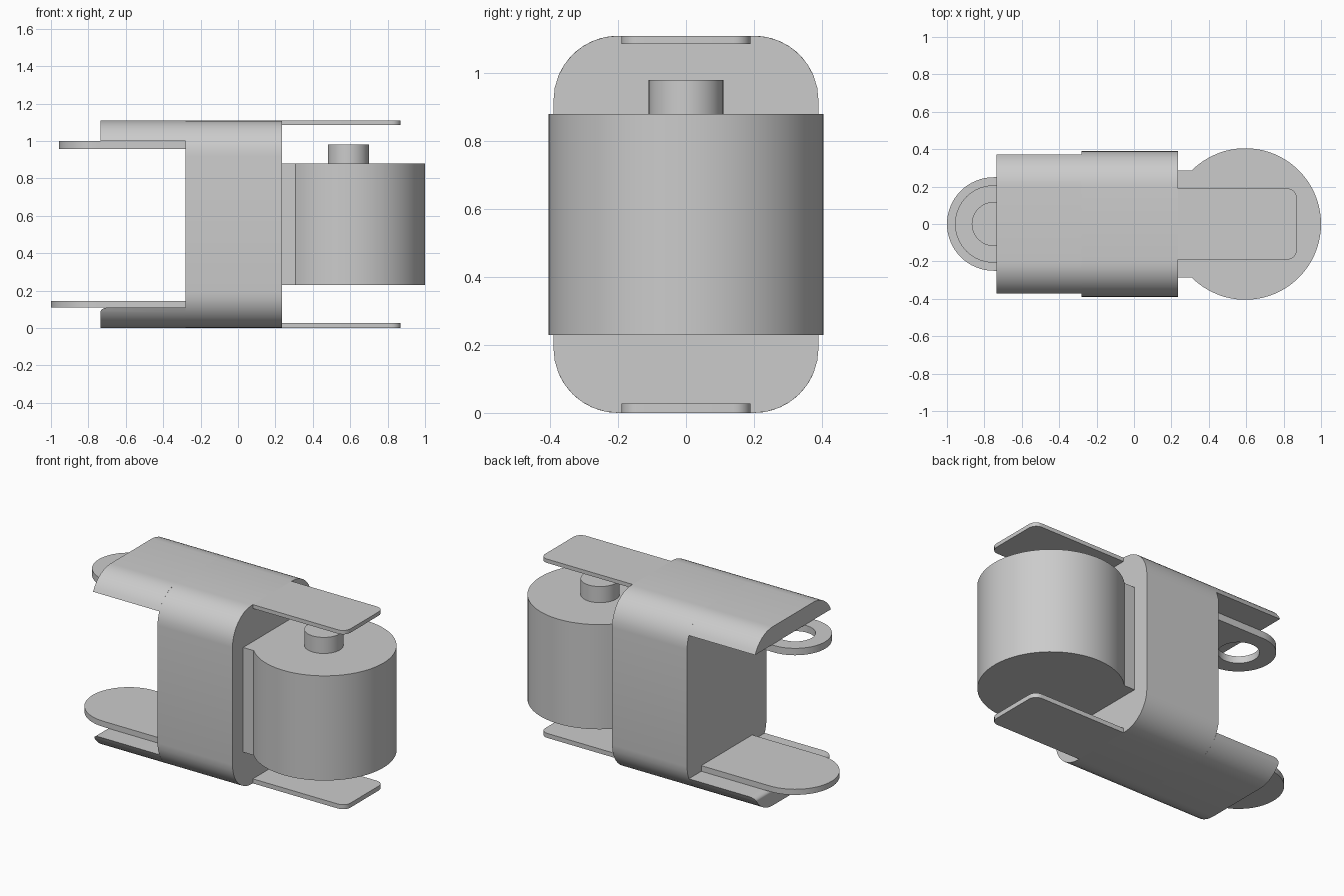
import bpy, bmesh, math
from mathutils import Vector

if "Cube" in bpy.data.objects:
    bpy.data.objects.remove(bpy.data.objects["Cube"], do_unlink=True)

GREY = (0.6, 0.6, 0.6, 1)
mat = bpy.data.materials.new("plain_grey")
mat.use_nodes = True
mat.diffuse_color = GREY
mat.node_tree.nodes["Principled BSDF"].inputs["Base Color"].default_value = GREY


def arc(cx, cy, r, start, end, n):
    """Points on an arc, angles in degrees."""
    angles = [math.radians(start + (end - start) * i / n) for i in range(n + 1)]
    return [(cx + r * math.cos(a), cy + r * math.sin(a)) for a in angles]


def prism(name, outline, lo, hi, axis="z"):
    """Extrude a 2D outline: (x, y) along z, or (y, z) along x."""
    place = {"z": lambda u, v, w: (u, v, w), "x": lambda u, v, w: (w, u, v)}[axis]
    bm = bmesh.new()
    face = bm.faces.new([bm.verts.new(place(u, v, lo)) for u, v in outline])
    shift = Vector(place(0, 0, hi - lo))
    top = bmesh.ops.extrude_face_region(bm, geom=[face])["geom"]
    bmesh.ops.translate(bm, vec=shift, verts=[g for g in top if isinstance(g, bmesh.types.BMVert)])
    if face.is_valid and len(bm.faces) == len(outline) + 1:
        bm.faces.new([bm.verts[i] for i in range(len(outline))])
    bmesh.ops.recalc_face_normals(bm, faces=bm.faces)
    mesh = bpy.data.meshes.new(name)
    bm.to_mesh(mesh)
    bm.free()
    mesh.materials.append(mat)
    obj = bpy.data.objects.new(name, mesh)
    bpy.context.collection.objects.link(obj)
    return obj


def finish(obj):
    bpy.ops.object.select_all(action="DESELECT")
    obj.select_set(True)
    bpy.context.view_layer.objects.active = obj
    bpy.ops.object.shade_smooth_by_angle(angle=math.radians(35))


def cut(obj, cutter):
    mod = obj.modifiers.new("cut", "BOOLEAN")
    mod.operation = "DIFFERENCE"
    mod.solver = "EXACT"
    mod.object = cutter
    bpy.context.view_layer.objects.active = obj
    bpy.ops.object.modifier_apply(modifier="cut")
    bpy.data.objects.remove(cutter, do_unlink=True)


# Central rounded block
H, R, Y = 1.11, 0.19, 0.39
block = (arc(Y - R, H - R, R, 0, 90, 8) + arc(R - Y, H - R, R, 90, 180, 8)
         + arc(R - Y, R, R, 180, 270, 8) + arc(Y - R, R, R, 270, 360, 8))
finish(prism("main_block", block, -0.28, 0.235, "x"))

# Upper and lower shells: the same rounded profile, sliced by height
LIP = 0.11
slice_angle = math.degrees(math.asin((R - LIP) / R))
crown = (arc(Y - R, H - R, R, slice_angle, 90, 8)
         + arc(R - Y, H - R, R, 90, 180 - slice_angle, 8))
finish(prism("upper_shell", crown, -0.735, -0.28, "x"))
lower = prism("lower_shell", [(y, H - z) for y, z in crown], -0.735, -0.28, "x")

# Round the top end edge of the lower shell
bm = bmesh.new()
bm.from_mesh(lower.data)
edges = [e for e in bm.edges
         if all(v.co.x < -0.73 and v.co.z > LIP - 0.001 for v in e.verts)]
bmesh.ops.bevel(bm, geom=edges, offset=0.045, segments=6, profile=0.5, affect="EDGES")
bm.to_mesh(lower.data)
bm.free()
finish(lower)


# Round-ended tabs
def tab(name, radius, lo, hi):
    outline = [(-0.28, radius)] + arc(-0.75, 0, radius, 90, 270, 32) + [(-0.28, -radius)]
    return prism(name, outline, lo, hi)


finish(tab("lower_tab", 0.25, LIP, 0.145))
ring = tab("upper_ring_tab", 0.207, 0.957, H - LIP)
cut(ring, prism("hole_cutter", arc(-0.75, 0, 0.115, 0, 352.5, 47), 0.9, 1.05))
finish(ring)

# Thin plates above and below the drum
plate = ([(0.235, -0.19)] + arc(0.82, -0.14, 0.05, -90, 0, 6)
         + arc(0.82, 0.14, 0.05, 0, 90, 6) + [(0.235, 0.19)])
finish(prism("upper_plate", plate, 1.086, H))
finish(prism("lower_plate", plate, 0, 0.028))

# Drum with its neck, and the post on top
half = math.degrees(math.asin(0.285 / 0.405))
drum = ([(0.235, -0.285)] + arc(0.595, 0, 0.405, half - 180, 180 - half, 56)
        + [(0.235, 0.285)])
finish(prism("drum", drum, 0.23, 0.88))
finish(prism("post", arc(0.59, 0, 0.11, 0, 352.5, 47), 0.88, 0.98))
